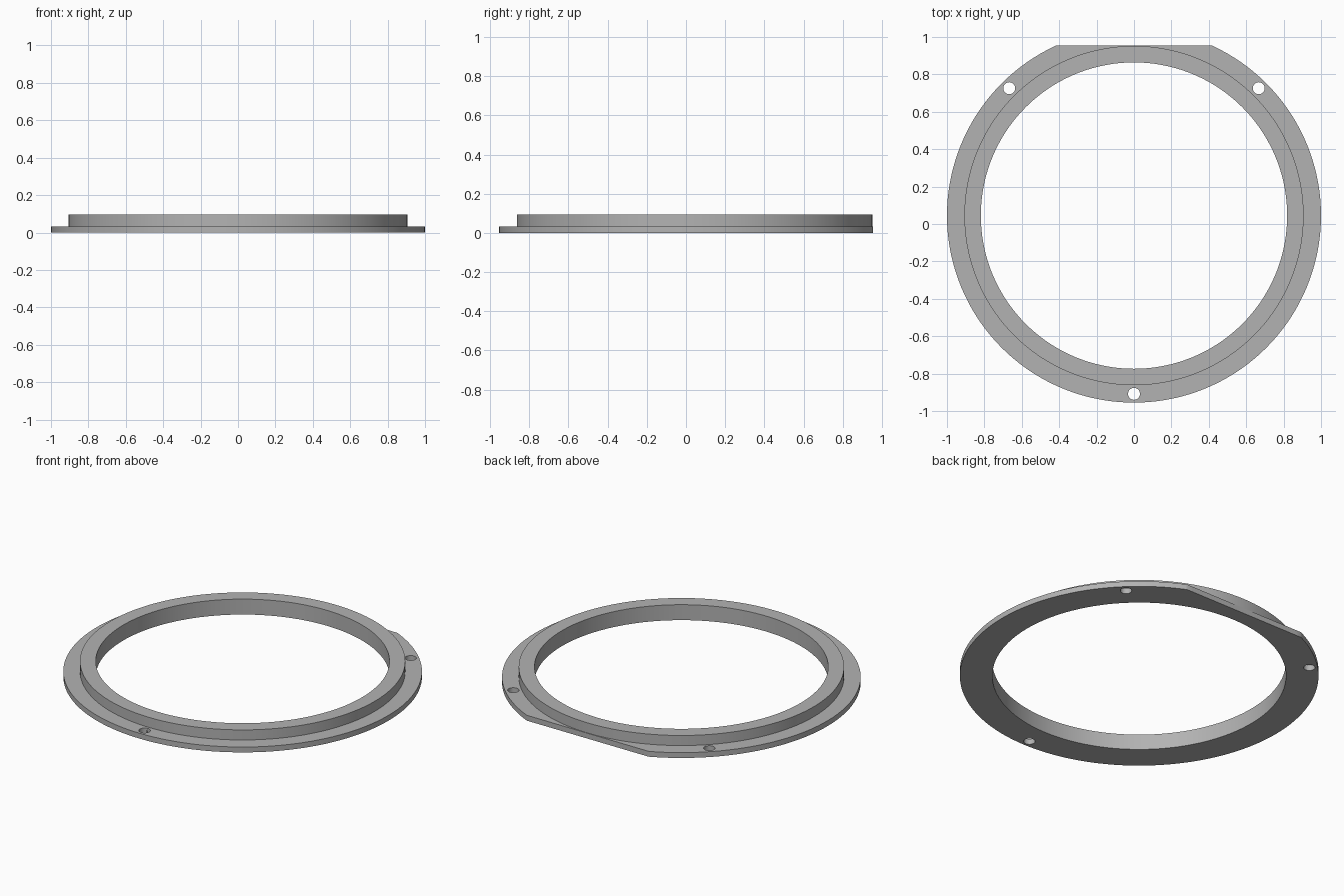
import bpy
import math

CENTRE_Y = 0.045      # ring axis, shifted back because the rear edge is trimmed
FLAT_Y = 0.955        # rear trimmed edge
FLANGE_R, COLLAR_R, BORE_R = 1.0, 0.907, 0.819
FLANGE_H, TOTAL_H = 0.033, 0.095
HOLE_R = 0.032
SEGMENTS = 144

if "Cube" in bpy.data.objects:
    bpy.data.objects.remove(bpy.data.objects["Cube"], do_unlink=True)

grey = bpy.data.materials.new("mid grey")
grey.use_nodes = True
colour = (0.45, 0.45, 0.45, 1.0)
grey.diffuse_color = colour
grey.node_tree.nodes["Principled BSDF"].inputs["Base Color"].default_value = colour


def lathe(name, profile):
    """Revolve a closed (radius, height) profile around the ring axis."""
    n = len(profile)
    verts, faces = [], []
    for i in range(SEGMENTS):
        a = 2 * math.pi * i / SEGMENTS
        verts += [(r * math.cos(a), CENTRE_Y + r * math.sin(a), z) for r, z in profile]
        j = (i + 1) % SEGMENTS
        for k in range(n):
            m = (k + 1) % n
            faces.append((i * n + k, j * n + k, j * n + m, i * n + m))
    mesh = bpy.data.meshes.new(name)
    mesh.from_pydata(verts, [], faces)
    mesh.materials.append(grey)
    obj = bpy.data.objects.new(name, mesh)
    bpy.context.collection.objects.link(obj)
    return obj


def cut(target, cutter):
    """Subtract the cutter from the target, then discard it."""
    cutter.hide_render = True
    cutter.data.materials.append(grey)
    mod = target.modifiers.new("cut", 'BOOLEAN')
    mod.operation = 'DIFFERENCE'
    mod.solver = 'EXACT'
    mod.object = cutter
    bpy.ops.object.select_all(action='DESELECT')
    bpy.context.view_layer.objects.active = target
    target.select_set(True)
    bpy.ops.object.modifier_apply(modifier=mod.name)
    bpy.data.objects.remove(cutter, do_unlink=True)


# Stepped ring: wide thin flange with a taller collar around the bore
ring = lathe("flanged_ring", [
    (BORE_R, 0), (FLANGE_R, 0), (FLANGE_R, FLANGE_H),
    (COLLAR_R, FLANGE_H), (COLLAR_R, TOTAL_H), (BORE_R, TOTAL_H)])

# Straight trim across the rear of the flange
bpy.ops.mesh.primitive_cube_add(size=1, location=(0, FLAT_Y + 0.5, 0))
trim = bpy.context.object
trim.name = "rear_trim_cutter"
trim.scale.x = 3
cut(ring, trim)

# Three screw holes through the flange
for x, y in [(0, -0.908), (0.667, 0.726), (-0.667, 0.726)]:
    bpy.ops.mesh.primitive_cylinder_add(vertices=32, radius=HOLE_R, depth=0.4,
                                        location=(x, y, 0))
    drill = bpy.context.object
    drill.name = "screw_hole_cutter"
    cut(ring, drill)

# Smooth round walls, crisp edges
bpy.ops.object.select_all(action='DESELECT')
bpy.context.view_layer.objects.active = ring
ring.select_set(True)
bpy.ops.object.shade_smooth_by_angle(angle=math.radians(30))
